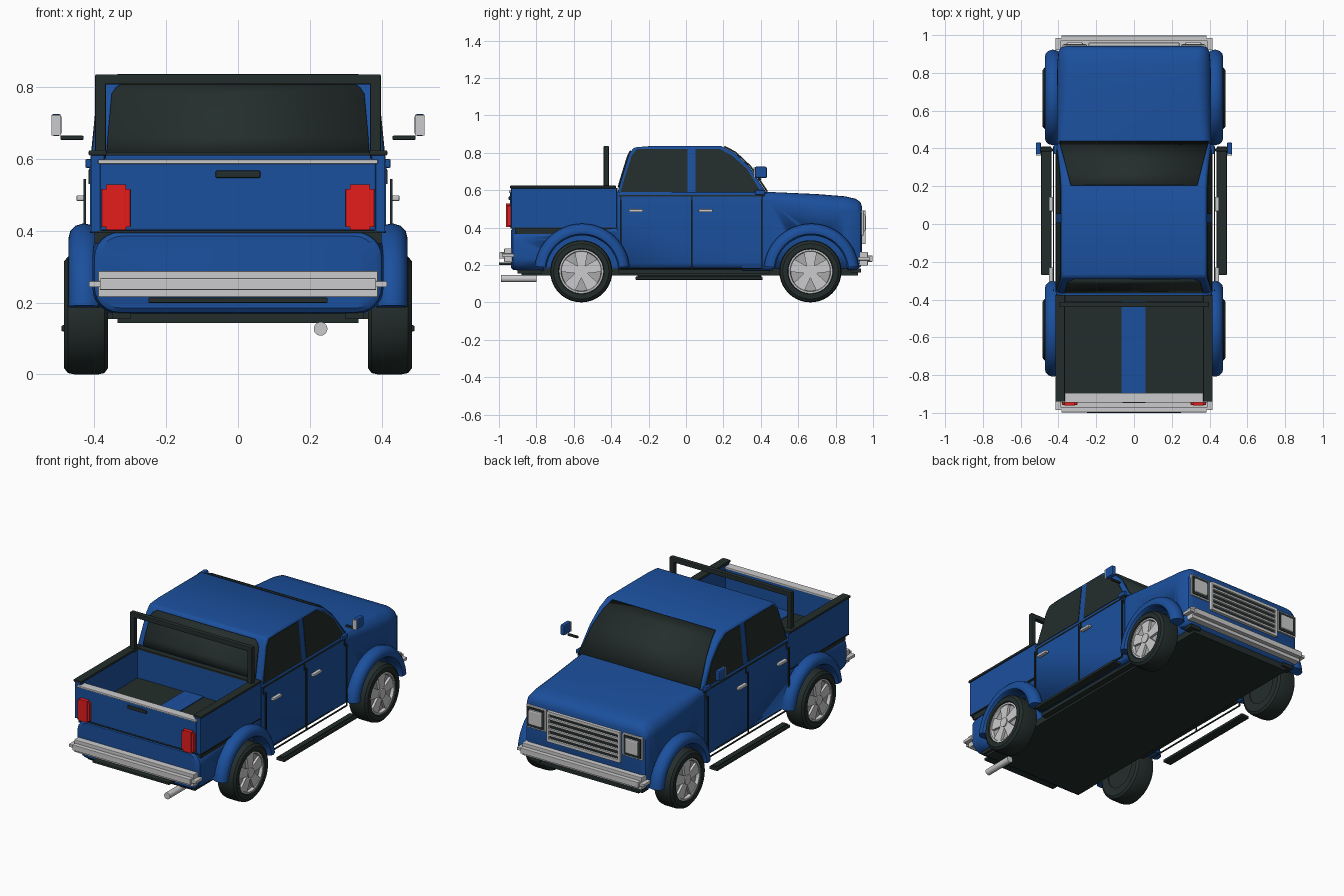
import bpy, bmesh, math
from mathutils import Vector

old = bpy.data.objects.get("Cube")
if old:
    bpy.data.objects.remove(old, do_unlink=True)


def material(name, rgb):
    m = bpy.data.materials.new(name)
    m.use_nodes = True
    m.diffuse_color = (*rgb, 1)
    m.node_tree.nodes["Principled BSDF"].inputs["Base Color"].default_value = (*rgb, 1)
    return m


BLUE = material("blue_paint", (0.011, 0.08, 0.34))
DARK = material("dark_trim", (0.017, 0.027, 0.025))
METAL = material("light_metal", (0.6, 0.6, 0.61))
SHADE = material("rim_recess", (0.4, 0.4, 0.41))
RED = material("red_lamp", (0.78, 0.012, 0.012))


def finish(name, bm, mat, bevel=0, segments=3, smooth=True):
    bmesh.ops.recalc_face_normals(bm, faces=bm.faces)
    me = bpy.data.meshes.new(name)
    bm.to_mesh(me)
    bm.free()
    ob = bpy.data.objects.new(name, me)
    bpy.context.collection.objects.link(ob)
    me.materials.append(mat)
    if bevel:
        mod = ob.modifiers.new("bevel", "BEVEL")
        mod.width, mod.segments = bevel, segments
        mod.limit_method, mod.angle_limit = "ANGLE", math.radians(35)
    if smooth:
        bpy.ops.object.select_all(action="DESELECT")
        bpy.context.view_layer.objects.active = ob
        ob.select_set(True)
        bpy.ops.object.shade_smooth_by_angle(angle=math.radians(35))
    return ob


def box(name, xs, ys, zs, mat, bevel=0):
    bm = bmesh.new()
    bmesh.ops.create_cube(bm, size=1)
    for v in bm.verts:
        v.co = Vector([(a + b) / 2 + c * (b - a) for (a, b), c in zip((xs, ys, zs), v.co)])
    return finish(name, bm, mat, bevel, 2, False)


def pair(name, xs, ys, zs, mat, bevel=0):
    for side, s in (("left", 1), ("right", -1)):
        box(f"{side}_{name}", sorted(s * x for x in xs), ys, zs, mat, bevel)


def cylinder(name, centre, radius, depth, axis, mat):
    bm = bmesh.new()
    bmesh.ops.create_cone(bm, cap_ends=True, segments=40, radius1=radius, radius2=radius,
                          depth=depth)
    turn = Vector((0, 0, 1)).rotation_difference(Vector(axis))
    for v in bm.verts:
        v.co = Vector(centre) + turn @ v.co
    return finish(name, bm, mat)


def prism(name, outline, inner, outer, mat, bevel=0, segments=3):
    """Side outline of (y, z) points between two widths that may depend on z."""
    bm = bmesh.new()
    a = [bm.verts.new((inner(z), y, z)) for y, z in outline]
    b = [bm.verts.new((outer(z), y, z)) for y, z in outline]
    bm.faces.new(a)
    bm.faces.new(b)
    for i in range(len(a)):
        j = (i + 1) % len(a)
        bm.faces.new((a[i], a[j], b[j], b[i]))
    return finish(name, bm, mat, bevel, segments)


def bridge(bm, rings):
    for p, q in zip(rings, rings[1:]):
        for k in range(len(p)):
            j = (k + 1) % len(p)
            bm.faces.new((p[k], p[j], q[j], q[k]))


def shell(name, rows, mat):
    """Loft of rounded sections: (y, half width, bottom, top, top radius, bottom radius)."""
    bm = bmesh.new()
    rings = []
    for y, w, z0, z1, rt, rb in rows:
        ring = []
        for quarter, (sx, z, r) in enumerate(((1, z1 - rt, rt), (-1, z1 - rt, rt),
                                              (-1, z0 + rb, rb), (1, z0 + rb, rb))):
            for k in range(7):
                a = math.pi / 2 * (quarter + k / 6)
                ring.append(bm.verts.new((sx * (w - r) + r * math.cos(a), y,
                                          z + r * math.sin(a))))
        rings.append(ring)
    bridge(bm, rings)
    bm.faces.new(rings[0])
    bm.faces.new(rings[-1])
    return finish(name, bm, mat)


def sweep(name, profile, y, z, mat, side, start=0, end=360, steps=40):
    """Turn closed (x, radius) profile about an axle parallel to x."""
    bm = bmesh.new()
    full = end - start == 360
    rings = []
    for i in range(steps if full else steps + 1):
        a = math.radians(start + (end - start) * i / steps)
        rings.append([bm.verts.new((side * x, y + r * math.cos(a), z + r * math.sin(a)))
                      for x, r in profile])
    bridge(bm, rings + rings[:1] if full else rings)
    if not full:
        bm.faces.new(rings[0])
        bm.faces.new(rings[-1])
    return finish(name, bm, mat)


def glass(name, rows):
    """Thin pane from mirrored (half width, y, z) rows."""
    bm = bmesh.new()
    rows = [[bm.verts.new((s * x, y, z)) for s in (-1, 1)] for x, y, z in rows]
    for p, q in zip(rows, rows[1:]):
        bm.faces.new((p[0], p[1], q[1], q[0]))
    mod = finish(name, bm, DARK).modifiers.new("thickness", "SOLIDIFY")
    mod.thickness, mod.offset = 0.008, 0


AXLES = {"tail": -0.56, "nose": 0.665}
AXLE_Z = 0.166

# Lower body, nose and cab
nose = shell("nose_body", [(0.3, 0.408, 0.17, 0.592, 0.03, 0.03), (0.45, 0.408, 0.17, 0.59, 0.05, 0.03),
                           (0.7, 0.408, 0.17, 0.579, 0.08, 0.03), (0.85, 0.406, 0.17, 0.567, 0.08, 0.03),
                           (0.91, 0.4, 0.175, 0.553, 0.07, 0.03), (0.933, 0.388, 0.19, 0.535, 0.06, 0.03),
                           (0.942, 0.37, 0.21, 0.51, 0.045, 0.03)], BLUE)
tail = shell("tail_lower_body", [(-0.935, 0.385, 0.185, 0.385, 0.06, 0.06),
                                 (-0.925, 0.4, 0.173, 0.395, 0.07, 0.07),
                                 (-0.88, 0.405, 0.17, 0.4, 0.07, 0.07),
                                 (-0.3, 0.405, 0.17, 0.41, 0.03, 0.06)], BLUE)
doors = shell("cab_lower_body", [(y, 0.412, 0.175, 0.59, 0.01, 0.04) for y in (-0.37, 0.41)], BLUE)


def cab_x(z):
    return 0.41 - 0.1 * (z - 0.58)


prism("cab_upper", [(-0.37, 0.575), (-0.345, 0.66), (-0.305, 0.79), (-0.28, 0.828), (-0.2, 0.835),
                    (0.19, 0.835), (0.26, 0.8), (0.34, 0.725), (0.435, 0.58)],
      lambda z: -cab_x(z), cab_x, BLUE, 0.012, 2)

# Wheel wells
for axle, y in AXLES.items():
    for s, side in ((1, "left"), (-1, "right")):
        cutter = cylinder(f"{axle}_{side}_well_cutter", (s * 0.43, y, AXLE_Z), 0.2, 0.2,
                          (1, 0, 0), DARK)
        cutter.hide_render = True
        cutter.hide_set(True)
        cutter.display_type = "WIRE"
        for ob in (nose, tail, doors):
            mod = ob.modifiers.new("wheel_well", "BOOLEAN")
            mod.operation, mod.object, mod.solver = "DIFFERENCE", cutter, "EXACT"

# Windows
glass("windshield", [(0.335, 0.205, 0.833), (0.35, 0.264, 0.803), (0.37, 0.344, 0.728),
                     (0.395, 0.435, 0.592)])
glass("rear_window", [(0.366, -0.362, 0.615), (0.363, -0.349, 0.66), (0.352, -0.312, 0.78),
                      (0.34, -0.304, 0.798), (0.318, -0.295, 0.811)])
panes = {"rear_side_window": [(-0.35, 0.59), (-0.33, 0.66), (-0.29, 0.785), (-0.262, 0.82),
                              (0.008, 0.82), (0.008, 0.59)],
         "front_side_window": [(0.052, 0.59), (0.052, 0.82), (0.18, 0.82), (0.245, 0.785),
                               (0.325, 0.715), (0.4, 0.59)]}
for s, side in ((1, "left"), (-1, "right")):
    for name, outline in panes.items():
        prism(f"{side}_{name}", outline, lambda z: s * (cab_x(z) - 0.003),
              lambda z: s * (cab_x(z) + 0.003), DARK)

# Door seams, handles and running boards
pair("belt_line", (0.405, 0.415), (-0.36, 0.42), (0.566, 0.574), DARK)
for i, y in enumerate((-0.35, 0.03, 0.405)):
    pair(f"door_seam_{i}", (0.424, 0.43), (y - 0.004, y + 0.004), (0.18, 0.545), DARK)
    pair(f"door_seam_{i}_upper", (0.41, 0.416), (y - 0.004, y + 0.004), (0.53, 0.57), DARK)
pair("door_lower_seam", (0.424, 0.43), (-0.35, 0.405), (0.178, 0.185), DARK)
for name, y in (("rear", -0.268), ("front", 0.105)):
    pair(f"{name}_door_handle", (0.428, 0.45), (y - 0.038, y + 0.038), (0.483, 0.499), METAL, 0.004)
pair("running_board", (0.438, 0.492), (-0.27, 0.41), (0.12, 0.137), DARK, 0.004)
pair("running_board_tread", (0.45, 0.48), (-0.26, 0.4), (0.137, 0.144), DARK)

# Underside
box("floor_pan", (-0.335, 0.335), (-0.88, 0.92), (0.143, 0.18), DARK)
box("sill_pan", (-0.37, 0.37), (-0.36, 0.45), (0.155, 0.18), DARK)
pair("tail_sill", (0.3, 0.35), (-0.9, -0.77), (0.155, 0.18), DARK)
pair("nose_sill", (0.3, 0.37), (0.88, 0.935), (0.16, 0.18), DARK)

# Cargo bed
pair("bed_wall", (0.372, 0.41), (-0.935, -0.37), (0.395, 0.612), BLUE, 0.004)
pair("bed_rail", (0.366, 0.416), (-0.94, -0.375), (0.61, 0.624), DARK, 0.003)
pair("bed_seam", (0.405, 0.412), (-0.93, -0.37), (0.394, 0.4), DARK)
box("bed_front_wall", (-0.38, 0.38), (-0.405, -0.365), (0.4, 0.612), BLUE)
box("bed_front_rail", (-0.38, 0.38), (-0.41, -0.375), (0.61, 0.62), DARK)
box("bed_floor", (-0.375, 0.375), (-0.91, -0.4), (0.41, 0.44), DARK)
box("bed_floor_stripe", (-0.066, 0.06), (-0.905, -0.405), (0.438, 0.445), BLUE)
box("bed_underframe", (-0.4, 0.4), (-0.915, -0.4), (0.365, 0.4), DARK)
box("tailgate", (-0.385, 0.385), (-0.94, -0.9), (0.4, 0.594), BLUE, 0.006)
box("tailgate_cap", (-0.39, 0.39), (-0.946, -0.895), (0.586, 0.598), METAL, 0.003)
box("tailgate_handle", (-0.063, 0.063), (-0.948, -0.935), (0.547, 0.568), DARK, 0.005)
box("tailgate_lower_seam", (-0.39, 0.39), (-0.938, -0.92), (0.394, 0.401), DARK)
pair("tail_lamp", (0.3, 0.38), (-0.957, -0.93), (0.41, 0.517), RED, 0.002)
pair("tail_lamp_core", (0.312, 0.368), (-0.962, -0.93), (0.402, 0.529), RED, 0.002)

# Roll bar
pair("roll_bar_post", (0.368, 0.398), (-0.44, -0.412), (0.6, 0.83), DARK, 0.004)
box("roll_bar_top", (-0.398, 0.398), (-0.44, -0.412), (0.808, 0.836), DARK, 0.004)

# Bumpers and exhaust
for name, s in (("tail", -1), ("nose", 1)):
    z = 0.0 if s < 0 else -0.018
    box(f"{name}_bumper", (-0.39, 0.39), sorted((s * 0.925, s * 0.972)), (0.215 + z, 0.288 + z),
        METAL, 0.003)
    box(f"{name}_bumper_rib", (-0.415, 0.415), sorted((s * 0.92, s * 0.985)),
        (0.243 + z, 0.26 + z), METAL, 0.002)
    box(f"{name}_bumper_face", (-0.385, 0.385), sorted((s * 0.96, s * 0.997)),
        (0.235 + z, 0.268 + z), METAL, 0.003)
box("tail_step", (-0.25, 0.25), (-1.0, -0.92), (0.199, 0.214), DARK, 0.003)
cylinder("exhaust_pipe", (0.23, -0.895, 0.127), 0.019, 0.19, (0, 1, 0), METAL)

# Grille and headlamps
box("grille_back", (-0.235, 0.235), (0.92, 0.948), (0.315, 0.49), DARK)
for i in range(6):
    z = 0.32 + i * 0.0325
    wide = 0.009 if i in (0, 5) else 0.006
    box(f"grille_bar_{i}", (-0.235, 0.235), (0.93, 0.96), (z - wide, z + wide), METAL, 0.002)
pair("grille_end", (0.225, 0.24), (0.93, 0.96), (0.312, 0.49), METAL, 0.002)
pair("headlamp_frame", (0.25, 0.378), (0.91, 0.95), (0.358, 0.492), METAL, 0.004)
pair("headlamp_recess", (0.258, 0.37), (0.93, 0.953), (0.367, 0.483), DARK)
pair("headlamp_lens", (0.27, 0.358), (0.93, 0.962), (0.38, 0.47), METAL, 0.008)

# Mirrors
pair("mirror_arm", (0.43, 0.495), (0.385, 0.4), (0.653, 0.665), DARK, 0.003)
pair("mirror_shell", (0.492, 0.52), (0.368, 0.432), (0.664, 0.726), BLUE, 0.008)
pair("mirror_glass", (0.493, 0.519), (0.362, 0.37), (0.666, 0.722), METAL)
pair("mirror_foot", (0.39, 0.425), (0.37, 0.42), (0.575, 0.6), BLUE, 0.004)

# Fender flares, tyres and rims
FLARE = [(0.385, 0.192), (0.455, 0.192), (0.468, 0.2), (0.472, 0.214), (0.467, 0.234),
         (0.453, 0.248), (0.43, 0.255), (0.407, 0.25), (0.39, 0.235)]
TYRE = [(0.365, 0.1), (0.362, 0.148), (0.372, 0.162), (0.39, 0.166), (0.455, 0.166),
        (0.474, 0.162), (0.485, 0.148), (0.485, 0.122), (0.474, 0.116), (0.45, 0.1)]
RIM = [(0.45, 0.105), (0.472, 0.105), (0.478, 0.109), (0.478, 0.121), (0.45, 0.121)]
for axle, y in AXLES.items():
    for s, side in ((1, "left"), (-1, "right")):
        tag = f"{axle}_{side}"
        sweep(f"{tag}_flare", FLARE, y + 0.005, AXLE_Z, BLUE, s, 6, 174, 28)
        sweep(f"{tag}_tyre", TYRE, y, AXLE_Z, DARK, s)
        sweep(f"{tag}_rim", RIM, y, AXLE_Z, METAL, s)
        cylinder(f"{tag}_wheel_back", (s * 0.41, y, AXLE_Z), 0.107, 0.08, (1, 0, 0), DARK)
        cylinder(f"{tag}_rim_recess", (s * 0.455, y, AXLE_Z), 0.107, 0.01, (1, 0, 0), SHADE)
        cylinder(f"{tag}_hub", (s * 0.466, y, AXLE_Z), 0.028, 0.028, (1, 0, 0), METAL)
        for k in range(5):
            a = math.radians(90 + 72 * k)
            along, across = Vector((math.cos(a), math.sin(a))), Vector((-math.sin(a), math.cos(a)))
            outline = [Vector((y, AXLE_Z)) + along * r + across * w for r, w in
                       ((0.015, -0.018), (0.108, -0.036), (0.108, 0.036), (0.015, 0.018))]
            prism(f"{tag}_spoke_{k}", outline, lambda z: s * 0.455, lambda z: s * 0.474, METAL)
